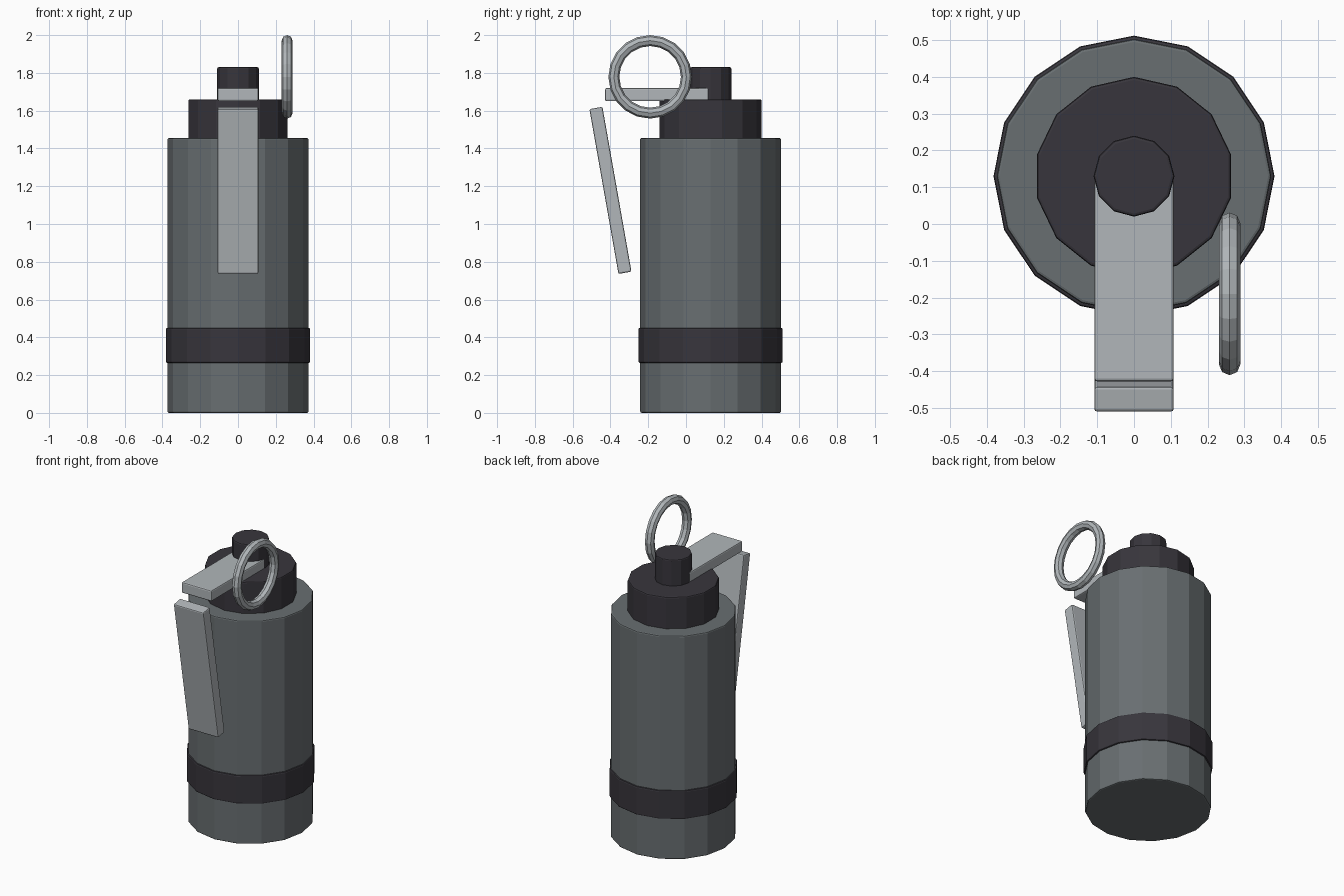
import bpy
import math

if "Cube" in bpy.data.objects:
    bpy.data.objects.remove(bpy.data.objects["Cube"], do_unlink=True)

AXIS_Y = 0.13  # centre line of the canister


def make_material(name, colour):
    mat = bpy.data.materials.new(name)
    mat.use_nodes = True
    mat.diffuse_color = (*colour, 1)
    mat.node_tree.nodes["Principled BSDF"].inputs["Base Color"].default_value = (*colour, 1)
    return mat


canister_grey = make_material("canister grey", (0.14, 0.158, 0.166))
near_black = make_material("near black", (0.039, 0.036, 0.045))
pale_metal = make_material("pale metal", (0.44, 0.47, 0.49))


def finish(name, mat, bevel=0.008):
    obj = bpy.context.object
    obj.name = obj.data.name = name
    obj.data.materials.append(mat)
    if bevel:
        mod = obj.modifiers.new("soft_edges", "BEVEL")
        mod.width = bevel
        mod.segments = 2
        mod.limit_method = "ANGLE"
        mod.angle_limit = math.radians(35)
    return obj


def drum(name, mat, sides, radius, low, high):
    bpy.ops.mesh.primitive_cylinder_add(
        vertices=sides, radius=radius, depth=high - low,
        location=(0, AXIS_Y, (low + high) / 2))
    return finish(name, mat)


def plate(name, size, centre, tilt=0):
    bpy.ops.mesh.primitive_cube_add(size=1, location=centre)
    obj = bpy.context.object
    for v in obj.data.vertices:
        v.co = [c * s for c, s in zip(v.co, size)]
    obj.rotation_euler.x = math.radians(tilt)
    return finish(name, pale_metal)


# Canister, band and fuse head
drum("canister_body", canister_grey, 16, 0.373, 0, 1.455)
drum("lower_band", near_black, 16, 0.382, 0.265, 0.45)
drum("fuse_cap", near_black, 14, 0.27, 1.44, 1.66)
drum("fuse_button", near_black, 12, 0.11, 1.64, 1.83)

# Safety lever: flat arm over the cap and a tilted handle in front
plate("lever_arm", (0.216, 0.55, 0.07), (0, -0.153, 1.685))
plate("lever_handle", (0.216, 0.07, 0.886), (0, -0.4, 1.178), 10)

# Pull ring standing upright beside the cap
bpy.ops.mesh.primitive_torus_add(
    major_radius=0.192, minor_radius=0.029, major_segments=20, minor_segments=8,
    location=(0.26, -0.19, 1.779), rotation=(0, math.pi / 2, 0))
finish("pull_ring", pale_metal, 0)
